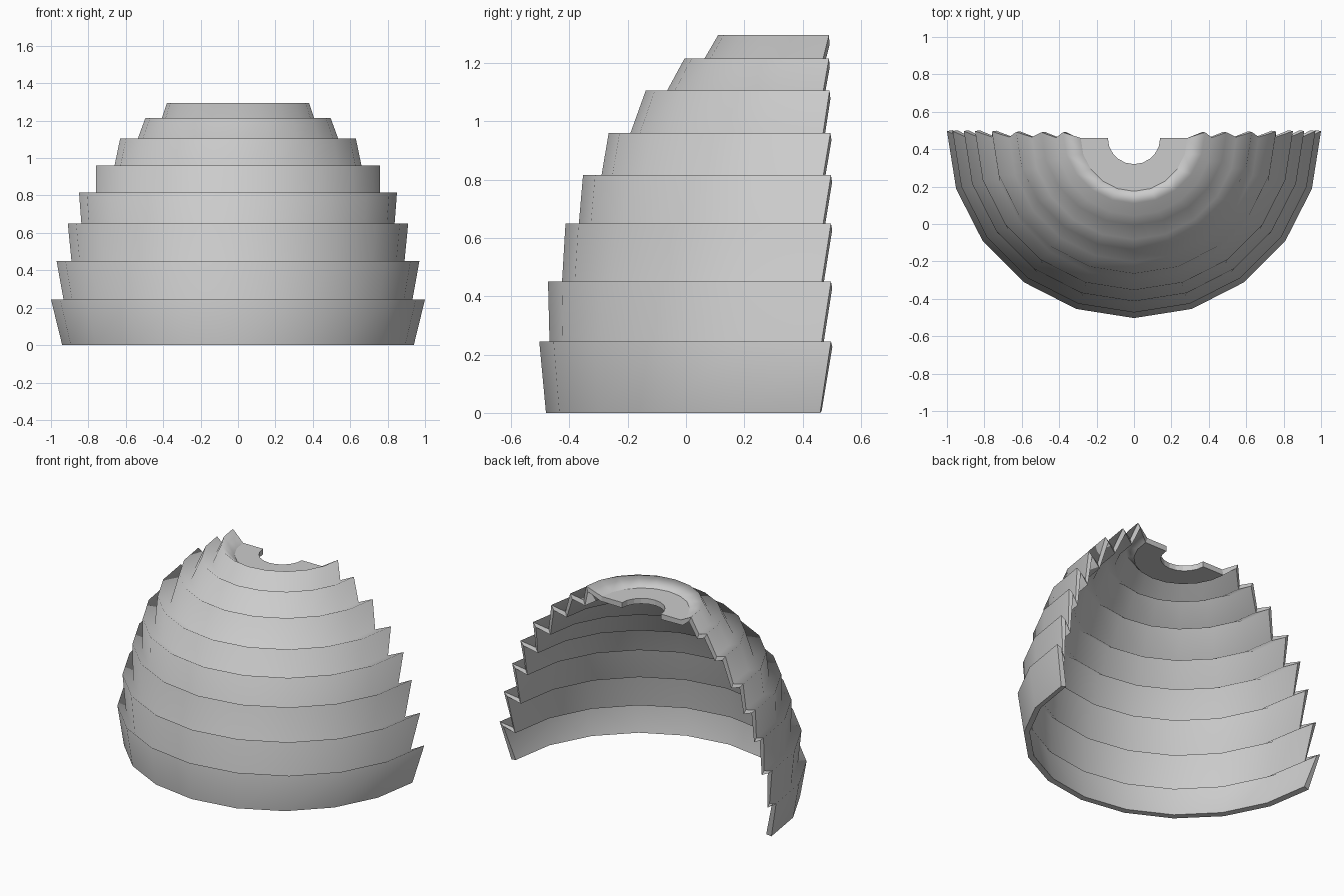
import bpy, bmesh, math

if "Cube" in bpy.data.objects:
    bpy.data.objects.remove(bpy.data.objects["Cube"])

SEGMENTS = 10        # facets around the half circle
THICKNESS = 0.035

# Half rings as (radius, centre y, height): notch then rim for each of eight tiers
PROFILE = [
    (0.94, 0.46, 0.0), (1.0, 0.497, 0.245),
    (0.927, 0.46, 0.212), (0.97, 0.497, 0.45),
    (0.887, 0.46, 0.415), (0.91, 0.497, 0.65),
    (0.835, 0.465, 0.618), (0.85, 0.497, 0.815),
    (0.76, 0.465, 0.782), (0.76, 0.495, 0.96),
    (0.667, 0.465, 0.927), (0.63, 0.492, 1.105),
    (0.547, 0.465, 1.073), (0.495, 0.49, 1.215),
    (0.417, 0.462, 1.183), (0.38, 0.49, 1.295),
    # sunken cap and its round opening
    (0.285, 0.46, 1.24), (0.14, 0.46, 1.24),
]


def half_ring(bm, radius, cy, z):
    angles = [math.pi * (1 + i / SEGMENTS) for i in range(SEGMENTS + 1)]
    return [bm.verts.new((radius * math.cos(a), cy + radius * math.sin(a), z))
            for a in angles]


# Tiered half-dome surface
bm = bmesh.new()
rings = [half_ring(bm, *p) for p in PROFILE]
for low, high in zip(rings, rings[1:]):
    for i in range(SEGMENTS):
        face = bm.faces.new((low[i], low[i + 1], high[i + 1], high[i]))
        face.smooth = True
# Crisp crease around the sunken cap
for a, b in zip(rings[-2], rings[-2][1:]):
    bm.edges.get((a, b)).smooth = False
mesh = bpy.data.meshes.new("tiered_half_dome")
bm.to_mesh(mesh)
bm.free()
dome = bpy.data.objects.new("tiered_half_dome", mesh)
bpy.context.collection.objects.link(dome)

# Wall thickness, grown inwards
skin_faces = 2 * len(mesh.polygons)
shell = dome.modifiers.new("wall_thickness", 'SOLIDIFY')
shell.thickness = THICKNESS
shell.offset = -1
bpy.context.view_layer.objects.active = dome
dome.select_set(True)
bpy.ops.object.modifier_apply(modifier=shell.name)

# Cut edges stay flat
for face in dome.data.polygons[skin_faces:]:
    face.use_smooth = False

# Shading led by the large walls, softened over the narrow ledges
weighted = dome.modifiers.new("wall_led_shading", 'WEIGHTED_NORMAL')
weighted.mode = 'FACE_AREA'
weighted.weight = 50
weighted.keep_sharp = True
